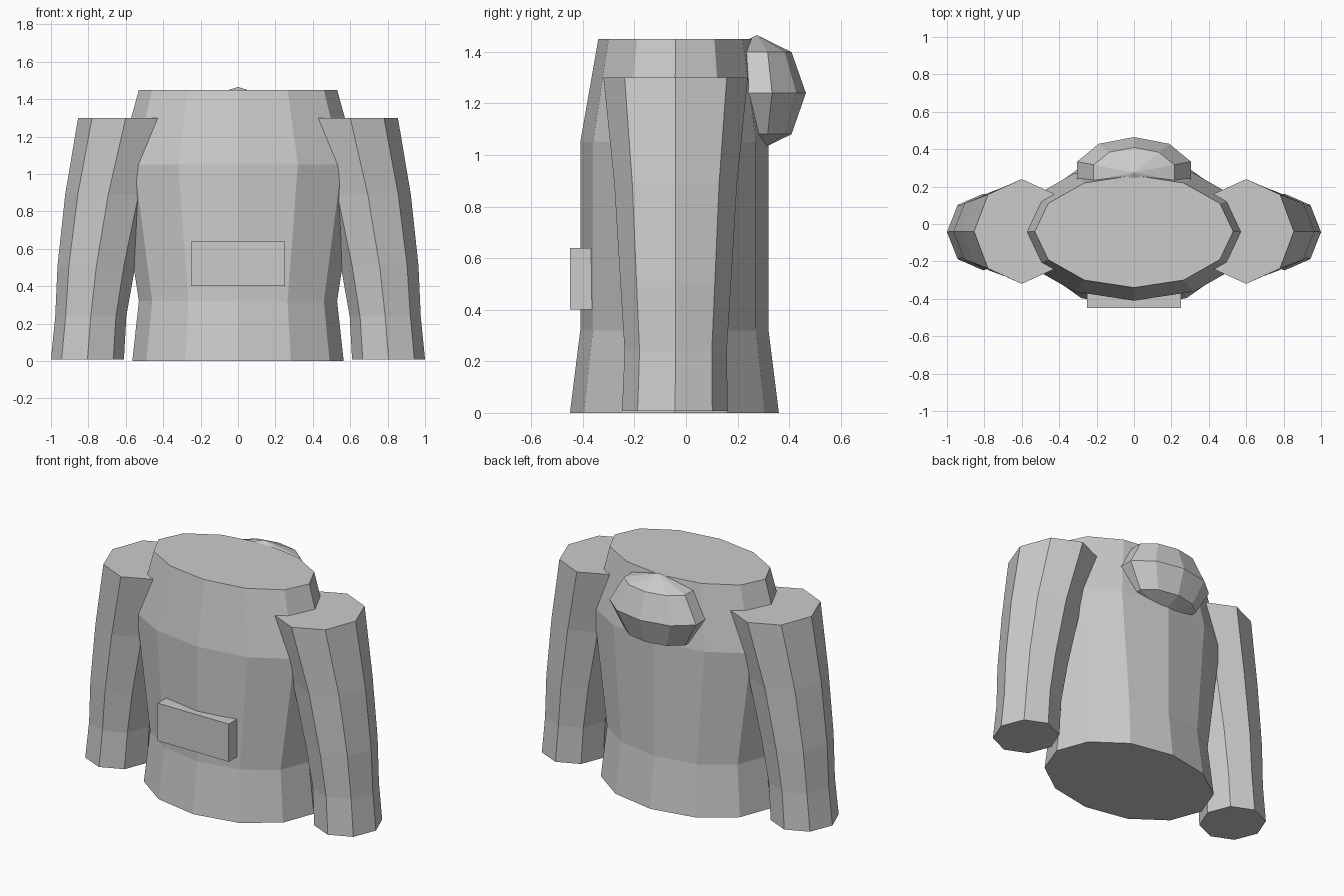
import bpy, bmesh
from math import sin, cos, tau
from mathutils import Matrix

cube = bpy.data.objects.get("Cube")
if cube:
    bpy.data.objects.remove(cube, do_unlink=True)

# One plain grey cloth colour
grey = bpy.data.materials.new("grey_cloth")
grey.use_nodes = True
COLOR = (0.6, 0.6, 0.6, 1)
grey.diffuse_color = COLOR
bsdf = next(n for n in grey.node_tree.nodes if n.type == 'BSDF_PRINCIPLED')
bsdf.inputs["Base Color"].default_value = COLOR


def finish(name, bm):
    bmesh.ops.recalc_face_normals(bm, faces=bm.faces)
    mesh = bpy.data.meshes.new(name)
    bm.to_mesh(mesh)
    bm.free()
    mesh.materials.append(grey)
    obj = bpy.data.objects.new(name, mesh)
    bpy.context.collection.objects.link(obj)
    return obj


def loft(name, sides, sections, side=1):
    """Capped tube through elliptical sections (z, centre x, centre y, radius x, radius y)."""
    bm = bmesh.new()
    rings = []
    for z, cx, cy, rx, ry in sections:
        angles = [tau * i / sides for i in range(sides)]
        rings.append([bm.verts.new((side * (cx + rx * cos(a)), cy + ry * sin(a), z))
                      for a in angles])
    for low, high in zip(rings, rings[1:]):
        for i in range(sides):
            j = (i + 1) % sides
            bm.faces.new((low[i], low[j], high[j], high[i]))
    bm.faces.new(rings[0])
    bm.faces.new(rings[-1])
    return finish(name, bm)


# Torso: flared hem, waist, chest, shoulders
loft("torso", 12, [
    (0.0, 0, -0.045, 0.565, 0.405),
    (0.32, 0, -0.045, 0.53, 0.365),
    (1.05, 0, -0.045, 0.64, 0.365),
    (1.45, 0, -0.04, 0.53, 0.30),
])

# Sleeves: curved octagonal tubes, cuff to shoulder
sleeve = [
    (0.008, 0.805, -0.043, 0.195, 0.205),
    (0.24, 0.787, -0.04, 0.19, 0.198),
    (0.51, 0.757, -0.04, 0.208, 0.215),
    (0.89, 0.694, -0.04, 0.23, 0.238),
    (1.30, 0.60, -0.04, 0.255, 0.28),
]
for name, side in (("left_sleeve", 1), ("right_sleeve", -1)):
    loft(name, 8, sleeve, side)

# Hood: squashed low-poly ball on the upper back
bm = bmesh.new()
bmesh.ops.create_uvsphere(bm, u_segments=10, v_segments=4, radius=1)
bmesh.ops.transform(bm, verts=bm.verts,
                    matrix=Matrix.Translation((0, 0.275, 1.24))
                    @ Matrix.Diagonal((0.32, 0.19, 0.225, 1)))
finish("hood", bm)

# Front pocket: box sunk into the belly
bm = bmesh.new()
bmesh.ops.create_cube(bm, size=1)
bmesh.ops.transform(bm, verts=bm.verts,
                    matrix=Matrix.Translation((0, -0.40, 0.52))
                    @ Matrix.Diagonal((0.5, 0.1, 0.24, 1)))
finish("front_pocket", bm)
